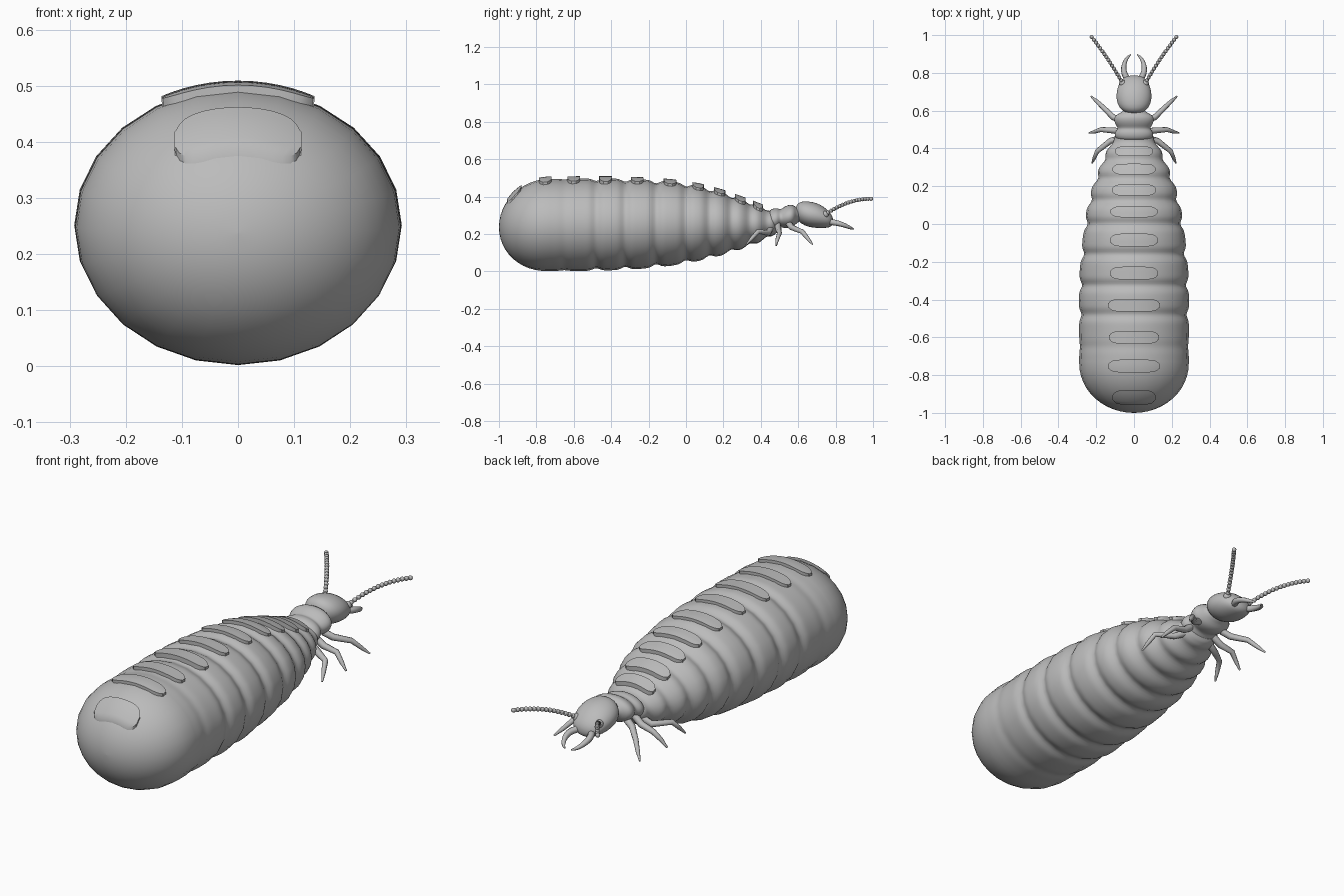
import bpy, bmesh, math
from mathutils import Vector, Matrix

if "Cube" in bpy.data.objects:
    bpy.data.objects.remove(bpy.data.objects["Cube"])

grey = bpy.data.materials.new("plain grey")
grey.use_nodes = True
grey.diffuse_color = (0.5, 0.5, 0.5, 1)
grey.node_tree.nodes["Principled BSDF"].inputs["Base Color"].default_value = (0.5, 0.5, 0.5, 1)


def finish(name, bm, angle=60):
    bmesh.ops.recalc_face_normals(bm, faces=bm.faces)
    mesh = bpy.data.meshes.new(name)
    bm.to_mesh(mesh)
    bm.free()
    ob = bpy.data.objects.new(name, mesh)
    bpy.context.collection.objects.link(ob)
    mesh.materials.append(grey)
    bpy.ops.object.select_all(action='DESELECT')
    ob.select_set(True)
    bpy.context.view_layer.objects.active = ob
    bpy.ops.object.shade_smooth_by_angle(angle=math.radians(angle))
    return ob


def loft(name, rings, sides, levels=0):
    """Skin elliptical rings (y, half width, centre z, half height)."""
    bm = bmesh.new()
    rows = []
    for y, w, cz, h in rings:
        angles = [math.tau * i / sides for i in range(sides)]
        rows.append([bm.verts.new((w * math.sin(a), y, cz + h * math.cos(a))) for a in angles])
    for a, b in zip(rows, rows[1:]):
        for i in range(sides):
            j = (i + 1) % sides
            bm.faces.new((a[i], a[j], b[j], b[i]))
    bm.faces.new(rows[0])
    bm.faces.new(rows[-1])
    ob = finish(name, bm)
    if levels:
        ob.modifiers.new("smooth", 'SUBSURF').levels = levels
        ob.modifiers["smooth"].render_levels = levels
    return ob


def tube(name, points, radii, smooth=False):
    """Tapered round tube through the points."""
    curve = bpy.data.curves.new(name, 'CURVE')
    curve.dimensions = '3D'
    curve.bevel_depth = 1
    curve.bevel_resolution = 2
    curve.use_fill_caps = True
    sp = curve.splines.new('NURBS' if smooth else 'POLY')
    sp.points.add(len(points) - 1)
    for p, co, r in zip(sp.points, points, radii):
        p.co = (*co, 1)
        p.radius = r
    if smooth:
        sp.use_endpoint_u = True
        sp.order_u = 3
    curve.materials.append(grey)
    ob = bpy.data.objects.new(name, curve)
    bpy.context.collection.objects.link(ob)
    bpy.ops.object.select_all(action='DESELECT')
    ob.select_set(True)
    bpy.context.view_layer.objects.active = ob
    bpy.ops.object.convert(target='MESH')
    bpy.ops.object.shade_smooth_by_angle(angle=math.radians(60))


# Abdomen envelope: y, half width, top, bottom
CAP = -0.74
STATIONS = [(CAP, .29, .495, .003), (-.57, .29, .497, .002), (-.4, .292, .497, .006),
            (-.24, .287, .492, .014), (-.08, .272, .482, .03), (.07, .252, .46, .056),
            (.19, .224, .428, .085), (.29, .188, .393, .115), (.385, .148, .356, .15),
            (.46, .108, .328, .185), (.49, .07, .31, .21)]
GROOVES = [(-.65, .004), (-.48, .013), (-.325, .015), (-.16, .016), (0, .016),
           (.125, .016), (.24, .016), (.34, .015), (.43, .013)]


def envelope(y):
    """Half width, centre z and half height of the abdomen at y."""
    if y <= CAP:
        u = (CAP - y) / (1 + CAP)
        s = max(math.sqrt(max(0, 1 - u * u)), .004)
        _, w, t, b = STATIONS[0]
        return w * s, (t + b) / 2 - .012 * u, (t - b) / 2 * s
    for a, b in zip(STATIONS, STATIONS[1:]):
        if y <= b[0]:
            k = (y - a[0]) / (b[0] - a[0])
            w, t, lo = [a[i] + (b[i] - a[i]) * k for i in (1, 2, 3)]
            return w, (t + lo) / 2, (t - lo) / 2
    _, w, t, lo = STATIONS[-1]
    return w, (t + lo) / 2, (t - lo) / 2


# Swollen abdomen with rounded end and ring grooves
ys = [CAP - (1 + CAP) * math.cos(math.pi / 2 * i / 12) for i in range(12)]
ys += [CAP + (.49 - CAP) * i / 110 for i in range(111)]
rings = []
for y in ys:
    w, cz, h = envelope(y)
    dip = sum(d * math.exp(-((y - g) / .026) ** 2) for g, d in GROOVES)
    rings.append((y, w - dip, cz, h - dip))
loft("abdomen", rings, 24)

# Raised back plates following the abdomen
PLATES = [(-.918, .112, .038), (-.752, .135, .034), (-.6, .13, .034), (-.43, .135, .034),
          (-.26, .125, .034), (-.085, .125, .034), (.065, .122, .03), (.18, .115, .03),
          (.29, .112, .029), (.385, .1, .026)]
NX, NY = 16, 5
for n, (yc, half, length) in enumerate(PLATES):
    bm = bmesh.new()
    layers = []
    for lift in (.012, -.012):
        grid = []
        for i in range(NX + 1):
            u = math.sin((i / NX * 2 - 1) * math.pi / 2)
            reach = length * max(.35, math.sqrt(1 - u ** 6))
            col = []
            for j in range(NY + 1):
                x, y = u * half, yc + reach * (j / NY * 2 - 1)
                w, cz, h = envelope(y)
                z = cz + h * math.sqrt(max(.05, 1 - (x / w) ** 2))
                col.append(bm.verts.new((x * (1 + lift), y, z + lift)))
            grid.append(col)
        for a, b in zip(grid, grid[1:]):
            for j in range(NY):
                bm.faces.new((a[j], b[j], b[j + 1], a[j + 1]))
        layers.append(grid)
    rims = []
    for g in layers:
        rims.append([c[0] for c in g] + g[-1][1:] + [c[-1] for c in g[-2::-1]] + g[0][-2:0:-1])
    top, low = rims
    for i in range(len(top)):
        bm.faces.new((top[i - 1], top[i], low[i], low[i - 1]))
    finish(f"back_plate_{n + 1}", bm, 40)

# Thorax rings and head
loft("thorax", [(.44, .08, .27, .05), (.455, .102, .275, .06), (.485, .106, .278, .063),
                (.5, .088, .283, .05), (.512, .088, .285, .05), (.53, .102, .29, .06),
                (.56, .11, .295, .065), (.58, .095, .297, .055), (.592, .06, .3, .04),
                (.62, .05, .305, .035)], 20, 1)
loft("head", [(.583, .004, .32, .004), (.59, .05, .319, .04), (.615, .08, .315, .061),
              (.655, .095, .306, .07), (.7, .094, .299, .068), (.74, .082, .288, .057),
              (.772, .062, .275, .04), (.785, .03, .27, .02), (.787, .004, .27, .004)], 20, 1)

# Left and right limbs, mandibles and antennae
LEGS = {"front": [(.07, .55, .255), (.11, .565, .235), (.168, .622, .212), (.2, .652, .175), (.228, .676, .145)],
        "middle": [(.07, .49, .25), (.11, .495, .22), (.175, .5, .205), (.21, .488, .17), (.238, .482, .138)],
        "hind": [(.07, .455, .235), (.125, .44, .205), (.195, .385, .213), (.21, .35, .175), (.222, .322, .143)]}
for side, s in (("left", 1), ("right", -1)):
    for name, path in LEGS.items():
        tube(f"{name}_leg_{side}", [(s * x, y, z) for x, y, z in path],
             (.017, .016, .013, .01, .004))
    jaw = [(.03, .76, .265), (.052, .79, .263), (.056, .84, .25), (.035, .885, .23), (.016, .897, .226)]
    tube(f"mandible_{side}", [(s * x, y, z) for x, y, z in jaw],
         (.016, .016, .013, .008, .003), True)

    # Beaded antenna rising from a socket on the head
    start, mid, end = Vector((s * .06, .745, .305)), Vector((s * .13, .87, .39)), Vector((s * .224, .99, .388))
    bm = bmesh.new()
    bmesh.ops.create_uvsphere(bm, u_segments=12, v_segments=8, radius=.019,
                              matrix=Matrix.Translation(start))
    path = []
    for i in range(17):
        t = i / 16
        p = start * (1 - t) ** 2 + mid * (2 * t * (1 - t)) + end * t * t
        path.append(p)
        bmesh.ops.create_uvsphere(bm, u_segments=10, v_segments=6, radius=.0108,
                                  matrix=Matrix.Translation(p))
    finish(f"antenna_{side}", bm)
    tube(f"antenna_core_{side}", path, [.007] * len(path))
